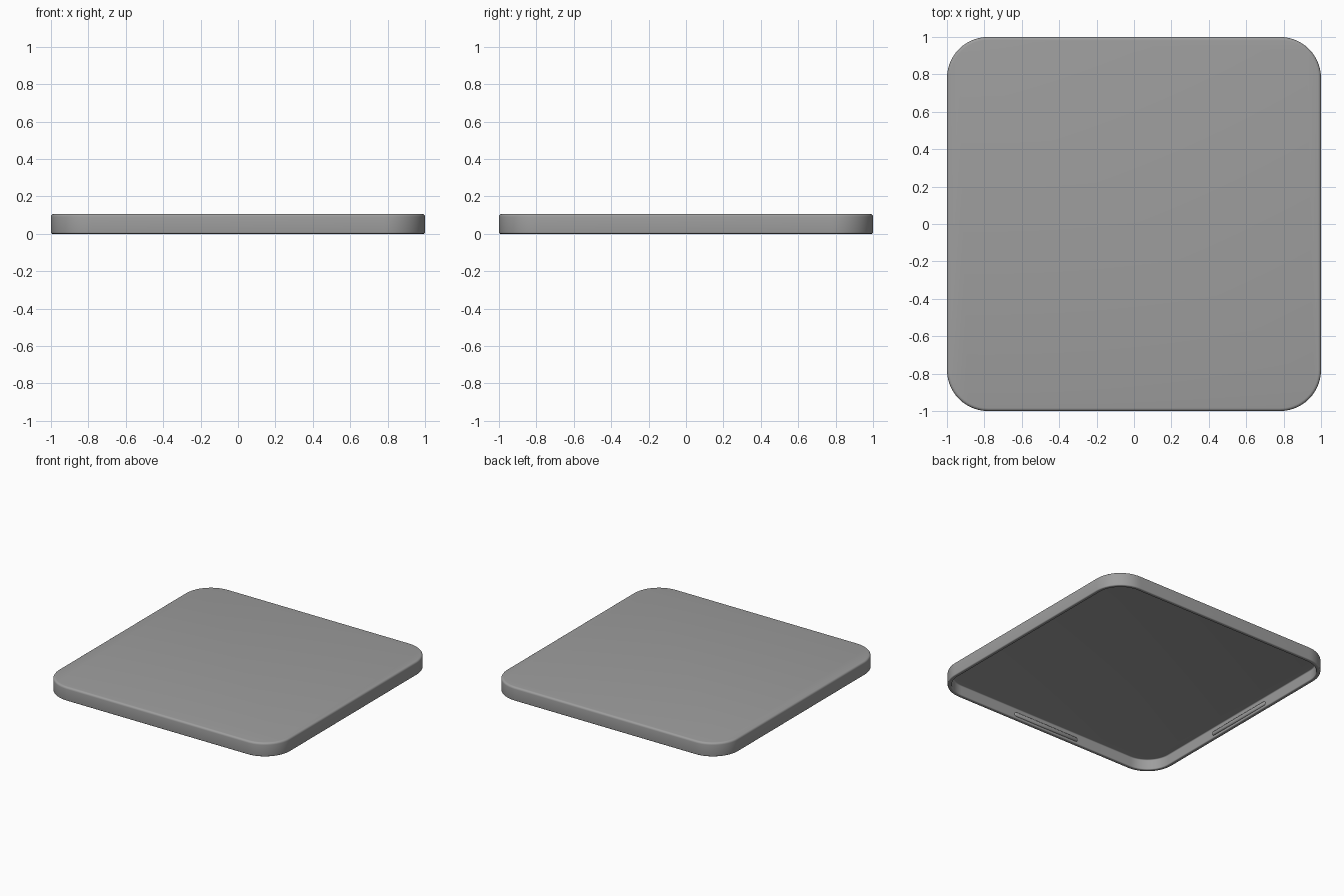
import bpy, bmesh, math
from mathutils import Matrix

if "Cube" in bpy.data.objects:
    bpy.data.objects.remove(bpy.data.objects["Cube"])

H = 0.107       # total height
R = 0.22        # plan corner radius
WALL = 0.03     # wall thickness
ROOF = 0.027    # top plate thickness
STEPS = 14      # segments per rounded corner

grey = bpy.data.materials.new("plain grey")
grey.diffuse_color = (0.34, 0.34, 0.34, 1)
grey.use_nodes = True
grey.node_tree.nodes["Principled BSDF"].inputs["Base Color"].default_value = grey.diffuse_color


def finish(name, bm):
    bmesh.ops.recalc_face_normals(bm, faces=bm.faces[:])
    me = bpy.data.meshes.new(name)
    bm.to_mesh(me)
    bm.free()
    me.materials.append(grey)
    ob = bpy.data.objects.new(name, me)
    bpy.context.collection.objects.link(ob)
    bpy.ops.object.select_all(action='DESELECT')
    ob.select_set(True)
    bpy.context.view_layer.objects.active = ob
    bpy.ops.object.shade_smooth_by_angle(angle=math.radians(35))
    return ob


def ring(bm, inset, z):
    """Rounded square outline, moved inward by inset."""
    verts, c = [], 1 - R
    for k in range(4):
        mid = math.pi / 4 + k * math.pi / 2
        cx = math.copysign(c, math.cos(mid))
        cy = math.copysign(c, math.sin(mid))
        for i in range(STEPS + 1):
            a = (k + i / STEPS) * math.pi / 2
            verts.append(bm.verts.new((cx + (R - inset) * math.cos(a),
                                       cy + (R - inset) * math.sin(a), z)))
    return verts


def arc(cx, cz, r, a0, a1, n=4):
    return [(cx + r * math.cos(math.radians(a0 + (a1 - a0) * i / n)),
             cz + r * math.sin(math.radians(a0 + (a1 - a0) * i / n)))
            for i in range(n + 1)]


# Lid shell: wall section (inset, z) from roof top, down the outside, up the inside
top_r, rim_r, in_r = 0.016, 0.008, 0.008
roof_z = H - ROOF
section = (arc(top_r, H - top_r, top_r, 90, 180)
           + arc(rim_r, rim_r, rim_r, 180, 270)
           + arc(WALL - rim_r, rim_r, rim_r, 270, 360)
           + arc(WALL + in_r, roof_z - in_r, in_r, 180, 90))
bm = bmesh.new()
rings = [ring(bm, d, z) for d, z in section]
for a, b in zip(rings, rings[1:]):
    for i in range(len(a)):
        j = (i + 1) % len(a)
        bm.faces.new((a[i], a[j], b[j], b[i]))
bm.faces.new(rings[0])
bm.faces.new(rings[-1])
finish("lid_shell", bm)

# Snap ridges: long rounded bumps on the middle of each inner wall
LENGTH, RIDGE_R, RIDGE_Z, DEPTH = 0.58, 0.017, 0.033, 0.012
for k, side in enumerate(("right", "back", "left", "front")):
    bm = bmesh.new()
    bmesh.ops.create_uvsphere(bm, u_segments=16, v_segments=8, radius=1)
    for v in bm.verts:
        x, y, z = v.co
        shift = math.copysign(LENGTH / 2 - RIDGE_R, z) if abs(z) > 1e-4 else 0
        v.co = (1 - WALL + x * DEPTH, z * RIDGE_R + shift, RIDGE_Z + y * RIDGE_R)
    bmesh.ops.rotate(bm, verts=bm.verts, cent=(0, 0, 0),
                     matrix=Matrix.Rotation(k * math.pi / 2, 3, 'Z'))
    finish("snap_ridge_" + side, bm)
